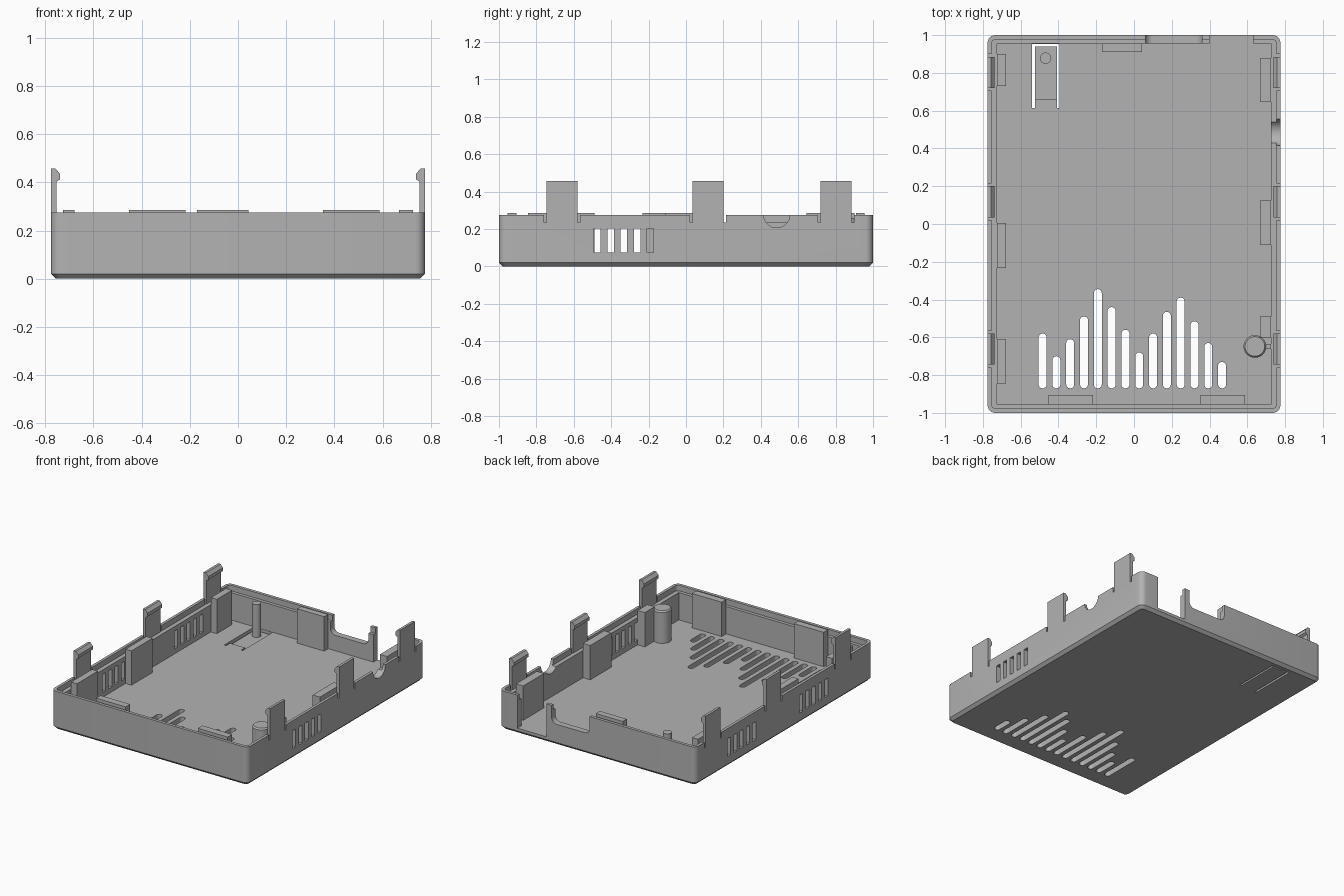
import bpy, bmesh, math

cube = bpy.data.objects.get("Cube")
if cube:
    bpy.data.objects.remove(cube, do_unlink=True)

grey = bpy.data.materials.new("plain_grey")
grey.use_nodes = True
COLOUR = (0.45, 0.45, 0.45, 1)
grey.diffuse_color = COLOUR
grey.node_tree.nodes["Principled BSDF"].inputs["Base Color"].default_value = COLOUR

HALF_X, HALF_Y, RIM_Z = 0.775, 1.0, 0.275
IN_X, IN_Y, FLOOR = 0.725, 0.955, 0.04
SHELF = 0.235
BLOCK_TOP = 0.285


def rounded(x0, x1, y0, y1, r, seg=6):
    """Outline of a rounded rectangle."""
    centres = [(x1 - r, y1 - r), (x0 + r, y1 - r), (x0 + r, y0 + r), (x1 - r, y0 + r)]
    pts = []
    for q, (cx, cy) in enumerate(centres):
        for i in range(seg + 1):
            a = math.pi / 2 * (q + i / seg)
            pts.append((cx + r * math.cos(a), cy + r * math.sin(a)))
    return pts


def disc(cx, cy, r, n=32):
    return [(cx + r * math.cos(math.tau * i / n), cy + r * math.sin(math.tau * i / n))
            for i in range(n)]


def rect(x0, x1, y0, y1):
    return [(x0, y0), (x1, y0), (x1, y1), (x0, y1)]


def loft(name, levels, axis="z"):
    """Solid through a list of (outline, height) along an axis."""
    place = {"z": lambda u, v, w: (u, v, w),
             "x": lambda u, v, w: (w, u, v),
             "y": lambda u, v, w: (u, w, v)}[axis]
    bm = bmesh.new()
    rings = [[bm.verts.new(place(u, v, w)) for u, v in pts] for pts, w in levels]
    n = len(rings[0])
    for low, high in zip(rings, rings[1:]):
        for i in range(n):
            j = (i + 1) % n
            bm.faces.new((low[i], low[j], high[j], high[i]))
    bm.faces.new(rings[0])
    bm.faces.new(rings[-1])
    bmesh.ops.recalc_face_normals(bm, faces=bm.faces)
    mesh = bpy.data.meshes.new(name)
    bm.to_mesh(mesh)
    bm.free()
    mesh.materials.append(grey)
    obj = bpy.data.objects.new(name, mesh)
    bpy.context.collection.objects.link(obj)
    return obj


def prism(name, pts, lo, hi, axis="z"):
    return loft(name, [(pts, lo), (pts, hi)], axis)


def cut(pts, lo, hi, axis="z"):
    """Cut a prism out of the tray."""
    tool = prism("cutter", pts, lo, hi, axis)
    tool.hide_render = True
    bpy.context.view_layer.objects.active = tray
    mod = tray.modifiers.new("cut", "BOOLEAN")
    mod.operation, mod.solver, mod.object = "DIFFERENCE", "EXACT", tool
    bpy.ops.object.modifier_apply(modifier=mod.name)
    bpy.data.objects.remove(tool, do_unlink=True)


# Tray body with chamfered base, cavity and stepped rim
outer = rounded(-HALF_X, HALF_X, -HALF_Y, HALF_Y, 0.04)
c = 0.02
base = rounded(-HALF_X + c, HALF_X - c, -HALF_Y + c, HALF_Y - c, 0.025)
tray = loft("tray", [(base, 0), (outer, c), (outer, RIM_Z)])
cut(rect(-IN_X, IN_X, -IN_Y, IN_Y), FLOOR, 0.5)
cut(rounded(-0.755, 0.755, -0.978, 0.978, 0.025), SHELF, 0.5)

# Floor vents in a wave of lengths
tops = [-0.58, -0.70, -0.61, -0.49, -0.345, -0.44, -0.56,
        -0.68, -0.58, -0.465, -0.39, -0.515, -0.63, -0.73]
for i, top in enumerate(tops):
    x = -0.484 + i * 0.0731
    cut(rounded(x - 0.021, x + 0.021, -0.87, top, 0.0205), -0.1, 0.1)

# Side wall vents
for start, lo, hi in ((-0.492, -0.9, -0.7), (-0.492, 0.7, 0.9), (0.32, -0.9, -0.7)):
    for i in range(5):
        y = start + i * 0.071
        cut(rect(y, y + 0.035, 0.075, 0.203), lo, hi, "x")

# Round cable notch in the left wall
cut(disc(0.485, RIM_Z + 0.002, 0.07), 0.7, 0.9, "x")

# Back wall opening and rounded notch
cut(rect(0.4, 0.63, FLOOR, 0.5), 0.94, 1.1, "y")
cut(rounded(0.06, 0.36, 0.15, 0.5, 0.04), 0.94, 1.1, "y")

# Flexible button arm: slots around it and a thinner top
for x0, x1, y0, y1 in ((-0.54, -0.525, 0.615, 0.952),
                       (-0.407, -0.394, 0.615, 0.952),
                       (-0.53, -0.40, 0.94, 0.952)):
    cut(rect(x0, x1, y0, y1), -0.1, 0.1)
cut(rect(-0.53, -0.4, 0.66, 0.945), 0.027, 0.1)

# Snap clips with relief slots, mirrored on both sides
clip_profile = [(0.775, 0.225), (0.775, 0.457), (0.757, 0.457), (0.738, 0.435),
                (0.738, 0.412), (0.753, 0.402), (0.753, 0.225)]
clips = []
for y0 in (-0.745, 0.035, 0.72):
    y1 = y0 + 0.165
    for side, word in ((-1, "right"), (1, "left")):
        lo, hi = sorted((side * 0.74, side * 0.9))
        cut(rect(y0 - 0.014, y1 + 0.014, SHELF, 0.5), lo, hi, "x")
        clips.append(prism("snap_clip_" + word,
                           [(side * x, z) for x, z in clip_profile], y0, y1, "y"))

# Alignment blocks along the walls
blocks = [(-IN_X, -0.678, 0.73, 0.90), (-IN_X, -0.678, -0.232, 0.005),
          (-IN_X, -0.678, -0.845, -0.61),
          (0.668, IN_X, 0.645, 0.88), (0.668, IN_X, -0.112, 0.125),
          (0.668, IN_X, -0.60, -0.49),
          (-0.452, -0.217, -IN_Y, -0.905), (0.352, 0.587, -IN_Y, -0.905),
          (-0.17, 0.043, 0.91, IN_Y)]
for x0, x1, y0, y1 in blocks:
    prism("alignment_block", rect(x0, x1, y0, y1), FLOOR - 0.01, BLOCK_TOP)

# Posts and the web joining the larger one to the wall
button_post = prism("button_post", disc(-0.468, 0.878, 0.03), 0.02, 0.26)
large_post = loft("large_post", [(disc(0.64, -0.648, 0.06), 0.03),
                                 (disc(0.64, -0.648, 0.06), 0.26),
                                 (disc(0.64, -0.648, 0.052), 0.27)])
prism("post_web", rect(0.69, IN_X, -0.662, -0.634), 0.03, 0.26)

# Smooth the curved parts, keeping edges crisp
bpy.ops.object.select_all(action="DESELECT")
for obj in (tray, button_post, large_post):
    obj.select_set(True)
bpy.context.view_layer.objects.active = tray
bpy.ops.object.shade_smooth_by_angle(angle=math.radians(30))
